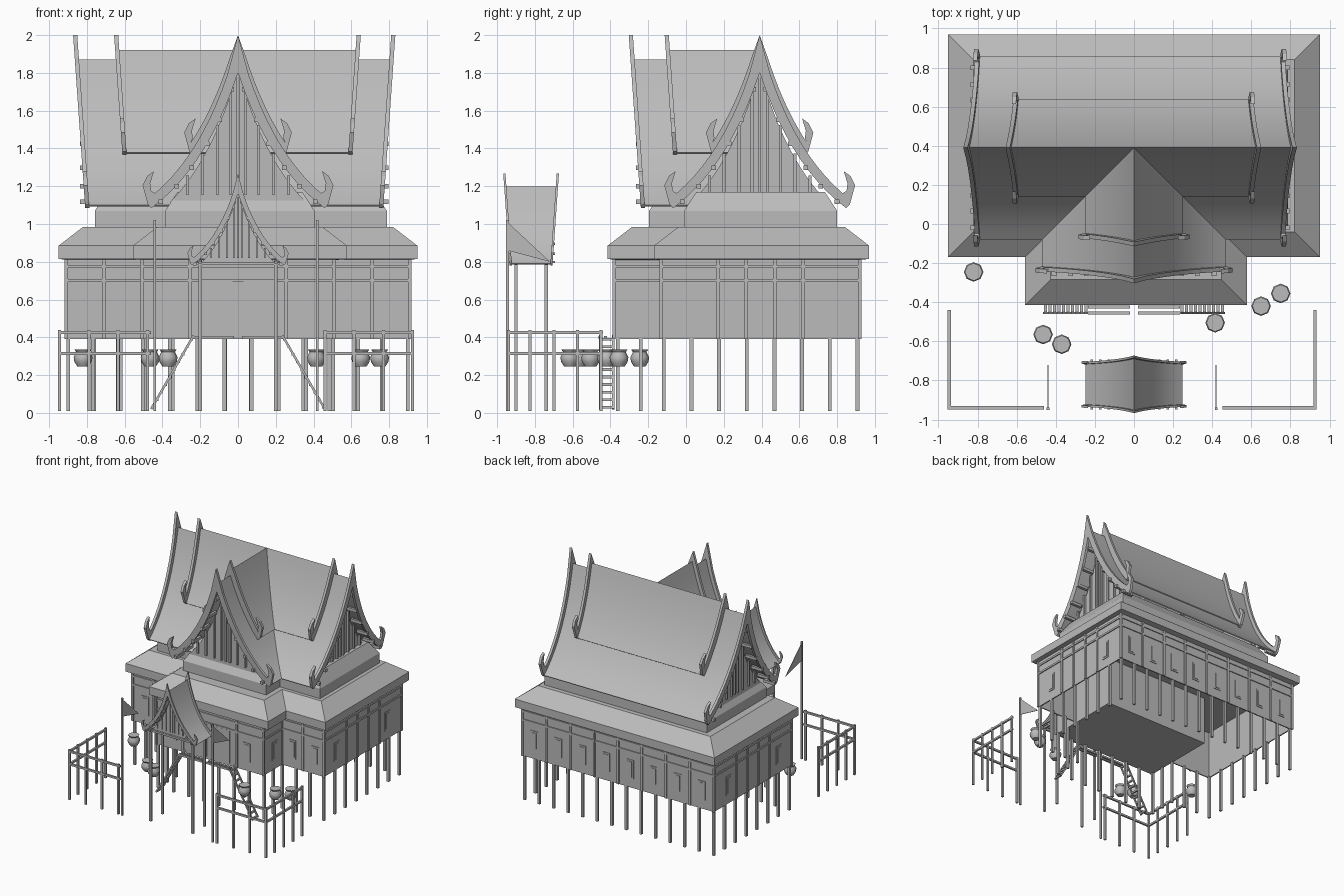
import bpy, bmesh, math
from mathutils import Matrix, Vector

if "Cube" in bpy.data.objects:
    bpy.data.objects.remove(bpy.data.objects["Cube"])

mat = bpy.data.materials.new("plain grey")
mat.use_nodes = True
GREY = (0.5, 0.5, 0.5, 1)
mat.diffuse_color = GREY
mat.node_tree.nodes["Principled BSDF"].inputs["Base Color"].default_value = GREY


def finish(name, bm, M=Matrix(), smooth=False):
    bmesh.ops.recalc_face_normals(bm, faces=bm.faces)
    for e in bm.edges:
        e.smooth = smooth and e.calc_face_angle(3) < 0.9
    for f in bm.faces:
        f.smooth = smooth
    me = bpy.data.meshes.new(name)
    bm.to_mesh(me)
    bm.free()
    me.materials.append(mat)
    ob = bpy.data.objects.new(name, me)
    ob.matrix_world = M
    bpy.context.collection.objects.link(ob)


def box(bm, x0, x1, y0, y1, z0, z1):
    M = Matrix.Translation(((x0 + x1) / 2, (y0 + y1) / 2, (z0 + z1) / 2))
    bmesh.ops.create_cube(bm, size=1, matrix=M @ Matrix.Diagonal((x1 - x0, y1 - y0, z1 - z0, 1)))


def bar(bm, p, q, t=0.016):
    p, q = Vector(p), Vector(q)
    R = (q - p).to_track_quat('Z', 'Y').to_matrix().to_4x4()
    bmesh.ops.create_cube(bm, size=1, matrix=Matrix.Translation((p + q) / 2) @ R
                          @ Matrix.Diagonal((t, t, (q - p).length, 1)))


def loft(bm, rings):
    loops = [[bm.verts.new(p) for p in r] for r in rings]
    n = len(loops[0])
    for a, b in zip(loops, loops[1:]):
        for i in range(n):
            bm.faces.new((a[i], a[(i + 1) % n], b[(i + 1) % n], b[i]))
    bm.faces.new(loops[0])
    bm.faces.new(loops[-1])


def stepped(name, cx, x, y0, y1, steps):
    # stacked rectangles, each (inset, height)
    bm = bmesh.new()
    loft(bm, [[(cx - x + i, y0 + i, z), (cx + x - i, y0 + i, z), (cx + x - i, y1 - i, z), (cx - x + i, y1 - i, z)]
              for i, z in steps])
    finish(name, bm)


# Sweeping roof curve: half width and height at t
def curve(t, dz=0):
    return (0.32 * t * (1 - t) + 0.47 * t * t,
            1.87 * (1 - t) ** 2 + 2.66 * t * (1 - t) + 1.10 * t * t + dz)


def samples(tmax, dz=0, n=12):
    return [curve(tmax * i / n, dz) for i in range(n + 1)]


def lean(w, z):
    return w + 0.07 * (z - 1.1)


def mirror(half):
    return [(-u, z) for u, z in reversed(half[1:])] + half


def prism(bm, pts, w0, w1, side, tilt=True):
    f = lean if tilt else (lambda w, z: w)
    loft(bm, [[(side * f(w, z), u, z) for u, z in pts] for w in (w0, w1)])


def roof(name, M, w, tmax, dz, back=None):
    # curved roof sheet; a given back makes that end plain
    pts = mirror(samples(tmax, dz))
    bm = bmesh.new()
    a = [bm.verts.new((lean(w, z), u, z)) for u, z in pts]
    b = [bm.verts.new((back if back is not None else -lean(w, z), u, z)) for u, z in pts]
    for i in range(len(pts) - 1):
        bm.faces.new((a[i], a[i + 1], b[i + 1], b[i]))
    bmesh.ops.recalc_face_normals(bm, faces=bm.faces)
    bmesh.ops.solidify(bm, geom=bm.faces[:], thickness=0.01)
    finish(name, bm, M, True)


def bargeboard(name, M, w, tmax, dz, sides):
    # board along the gable edge with a tall finial and hooked ends
    half, inner = [(0, 2.0)], []
    for i in range(1, 13):
        t = tmax * i / 12
        (u, z), (u2, z2) = curve(t, dz), curve(t + 0.01, dz)
        n = Vector((z - z2, u2 - u)).normalized()
        if i < 12:
            half.append((u + n.x * 0.03, z + n.y * 0.03))
        inner.append((u - n.x * 0.02, z - n.y * 0.02))
    eu, ez = curve(tmax, dz)
    half += [(eu + a, ez + b) for a, b in
             ((-0.01, 0.075), (-0.005, 0.115), (-0.025, 0.18), (0.01, 0.155), (0.035, 0.105), (0.008, 0.005))]
    half += inner[::-1]
    outline = half + [(0, 1.80 + dz)] + [(-u, z) for u, z in reversed(half[1:])]
    bm = bmesh.new()
    for s in sides:
        prism(bm, outline, w - 0.002, w + 0.02, s)
    finish(name, bm, M)


def gable(name, M, w, sides):
    # gable wall with battens and purlin ends
    pts = mirror([(u * 0.92, z - 0.05) for u, z in samples(0.87)])
    bm = bmesh.new()
    for s in sides:
        prism(bm, pts, w - 0.08, w - 0.06, s, False)
        for t in (0, 0.12, 0.3, 0.48, 0.64):
            for k in ((1, -1) if t else (1,)):
                u, z = curve(t)
                x = sorted((s * (w - 0.06), s * (w - 0.045)))
                box(bm, *x, k * u - 0.008, k * u + 0.008, 1.155, z - 0.05)
        for t in (0.13, 0.3, 0.45, 0.62, 0.77, 0.92):
            for k in (1, -1):
                u, z = curve(t)
                u, z = k * (u - 0.012), z - 0.022
                x = sorted((s * (w - 0.06), s * (w + 0.046)))
                box(bm, *x, u - 0.012, u + 0.012, z - 0.012, z + 0.012)
    finish(name, bm, M)


# Main roof, front wing roof and the small gate canopy
TURN = Matrix.Rotation(-math.pi / 2, 4, 'Z')
MAIN = Matrix.Translation((-0.02, 0.39, 0))
MAIN_UP = Matrix.Translation((-0.003, 0.39, 0))
GATE = Matrix.Translation((0, -0.82, 0.207)) @ TURN @ Matrix.Scale(0.53, 4)
BOTH, FRONT, T_UP = (1, -1), (1,), 0.607
for part, M, w, sides, back in (("main", MAIN, 0.77, BOTH, None), ("wing", TURN, 0.22, FRONT, -0.39),
                                ("gate", GATE, 0.195, BOTH, None)):
    roof(part + "_lower_roof", M, w, 1, 0, back)
    bargeboard(part + "_lower_bargeboards", M, w, 1, 0, sides)
    gable(part + "_gable", M, w, sides)
for part, M, w, sides, back in (("main", MAIN_UP, 0.57, BOTH, None), ("wing", TURN, 0.03, FRONT, -0.39)):
    roof(part + "_upper_roof", M, w, T_UP, 0.05, back)
    bargeboard(part + "_upper_bargeboards", M, w, T_UP, 0.05, sides)

# Skirt roofs and the attic below the gables
SKIRT = ((0.05, 0.81), (0, 0.815), (0, 0.885), (0.13, 0.985))
ATTIC = ((0, 0.97), (0, 1.07), (0.065, 1.17))
stepped("main_skirt_roof", 0, 0.95, -0.17, 0.97, SKIRT)
stepped("wing_skirt_roof", 0.01, 0.567, -0.415, 0.6, SKIRT)
stepped("main_attic", 0.015, 0.773, -0.01, 0.80, ATTIC)
stepped("wing_attic", 0.01, 0.395, -0.195, 0.6, ATTIC)

# Main walls, open below, and the closed front room
bm = bmesh.new()
for s in (0.90, -0.91):
    box(bm, s, s + 0.01, -0.13, 0.92, 0.39, 0.82)
box(bm, -0.91, 0.91, 0.91, 0.92, 0.39, 0.82)
for s in (0.51, -0.91):
    box(bm, s, s + 0.40, -0.13, -0.12, 0.39, 0.82)
finish("main_walls", bm)
bm = bmesh.new()
box(bm, -0.51, 0.51, -0.38, 0.29, 0.39, 0.82)
finish("front_room", bm)

# Windows and double door
bm = bmesh.new()
openings = []


def panel(x, y, along_x, w=0.034, z0=0.47, z1=0.63):
    openings.append(Vector((x, y)))
    for inset, depth in ((0, 0.005), (0.014, 0.009)):
        dx, dy = (w - inset, depth) if along_x else (depth, w - inset)
        box(bm, x - dx, x + dx, y - dy, y + dy, z0 + inset, z1 - inset)


for i in range(8):
    panel(-0.796 + 0.2275 * i, 0.92, True)
for x in (-0.79, -0.56, 0.61, 0.83):
    panel(x, -0.13, True)
for s in (1, -1):
    panel(s * 0.35, -0.38, True)
    panel(s * 0.51, -0.23, False)
    panel(s * 0.91, 0.04, False)
    panel(s * 0.91, 0.725, False)
    panel(s * 0.11, -0.38, True, 0.08, 0.41, 0.71)
finish("windows_and_doors", bm)

# Wall rails, wall posts and stilts around the outline
outline = [(-0.91, 0.92), (0.91, 0.92), (0.91, -0.13), (0.51, -0.13),
           (0.51, -0.38), (-0.51, -0.38), (-0.51, -0.13), (-0.91, -0.13)]
rails, stilts = bmesh.new(), bmesh.new()
for a, b in zip(outline, outline[1:] + outline[:1]):
    a, b = Vector(a), Vector(b)
    for z in (0.7, 0.775):
        bar(rails, (*a, z), (*b, z), 0.016)
    n = max(2, round((b - a).length / 0.145))
    for i in range(n):
        p = a.lerp(b, i / n)
        x, y = p.x * 0.988, 0.39 + (p.y - 0.39) * 0.976
        bar(stilts, (x, y, 0.01), (x, y, 0.4), 0.02)
    n = round((b - a).length / (0.15 if a.x == b.x else 0.24))
    for i in range(n):
        p = a.lerp(b, i / n)
        if all((p - o).length > 0.055 for o in openings) and (p.y > -0.3 or abs(p.x) > 0.2):
            bar(rails, (*p, 0.39), (*p, 0.815), 0.018)
finish("wall_rails", rails)
finish("stilts", stilts)

# Gate posts and beams under the canopy
bm = bmesh.new()
for x in (-0.2, 0.2):
    for y in (-0.9, -0.74):
        bar(bm, (x, y, 0.01), (x, y, 0.81), 0.018)
    bar(bm, (x, -0.92, 0.795), (x, -0.72, 0.795))
for y in (-0.9, -0.74):
    bar(bm, (-0.22, y, 0.79), (0.22, y, 0.79))
finish("gate_posts", bm)

# Yard railings, ladders with landing, and flag poles
fence, ladder, flags = bmesh.new(), bmesh.new(), bmesh.new()
for s, edge in ((1, 0.925), (-1, -0.945)):
    for z in (0.425, 0.315):
        bar(fence, (s * 0.46, -0.94, z), (edge, -0.94, z))
        bar(fence, (edge, -0.94, z), (edge, -0.44, z))
    for i in range(4):
        x = edge - s * 0.155 * i
        bar(fence, (x, -0.94, 0.01), (x, -0.94, 0.44))
        bar(fence, (edge, -0.45 - 0.125 * i, 0.01), (edge, -0.45 - 0.125 * i, 0.44))
    for y in (-0.455, -0.425):
        bar(ladder, (s * 0.02, y, 0.4), (s * 0.235, y, 0.4))
    for y in (-0.455, -0.385):
        bar(ladder, (s * 0.235, y, 0.41), (s * 0.46, y, 0.02), 0.012)
    for i in range(10):
        x, z = s * (0.245 + 0.023 * i), 0.39 - 0.04 * i
        bar(ladder, (x, -0.455, z), (x, -0.385, z), 0.014)
    x = s * 0.43 - 0.01
    bar(flags, (x, -0.945, 0.01), (x, -0.945, 1.02), 0.014)
    loft(flags, [[(x + d, -0.945, 1.01), (x + d, -0.945, 0.86), (x + d, -0.72, 0.80)]
                 for d in (-0.002, 0.002)])
finish("yard_railings", fence)
finish("ladders", ladder)
finish("flag_poles", flags)

# Water jars
bm = bmesh.new()
for x, y in ((-0.82, -0.245), (-0.465, -0.565), (-0.37, -0.615),
             (0.415, -0.505), (0.65, -0.42), (0.75, -0.355)):
    loft(bm, [[(x + r * math.cos(k * math.pi / 4), y + r * math.sin(k * math.pi / 4), z) for k in range(8)]
              for r, z in ((0.03, 0.245), (0.046, 0.27), (0.05, 0.295), (0.036, 0.322), (0.045, 0.335))])
finish("water_jars", bm, smooth=True)
